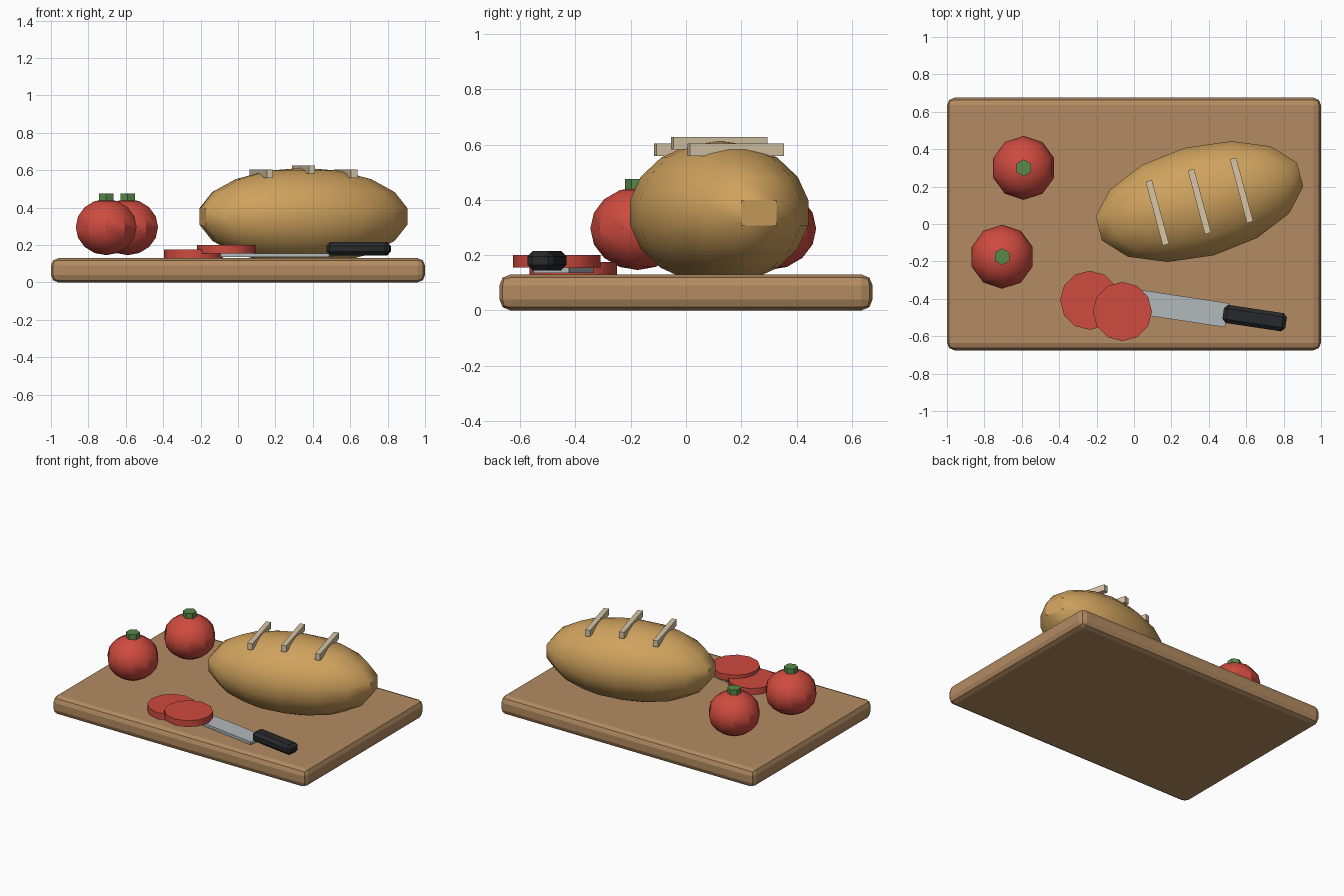
import bpy, bmesh
from math import radians, sin, cos
from mathutils import Matrix

if "Cube" in bpy.data.objects:
    bpy.data.objects.remove(bpy.data.objects["Cube"])


def material(name, rgb):
    m = bpy.data.materials.new(name)
    m.diffuse_color = (*rgb, 1)
    m.use_nodes = True
    m.node_tree.nodes["Principled BSDF"].inputs["Base Color"].default_value = m.diffuse_color
    return m


WOOD = material("wood", (0.45, 0.26, 0.12))
CRUST = material("crust", (0.62, 0.36, 0.11))
FLOUR = material("flour", (0.68, 0.56, 0.38))
RED = material("red", (0.62, 0.07, 0.05))
GREEN = material("green", (0.1, 0.25, 0.07))
STEEL = material("steel", (0.45, 0.48, 0.5))
BLACK = material("black", (0.02, 0.022, 0.025))


def finish(name, bm, mat, loc, turn=0.0, smooth=None, bevel=None):
    me = bpy.data.meshes.new(name)
    bm.to_mesh(me)
    bm.free()
    me.materials.append(mat)
    ob = bpy.data.objects.new(name, me)
    bpy.context.collection.objects.link(ob)
    ob.location = loc
    ob.rotation_euler.z = radians(turn)
    if bevel:
        mod = ob.modifiers.new("bevel", 'BEVEL')
        mod.width, mod.segments = bevel
    if smooth:
        bpy.ops.object.select_all(action='DESELECT')
        ob.select_set(True)
        bpy.context.view_layer.objects.active = ob
        bpy.ops.object.shade_smooth_by_angle(angle=radians(smooth))
    return ob


def box(name, size, mat, loc, turn=0.0, bevel=None):
    bm = bmesh.new()
    bmesh.ops.create_cube(bm, size=1, matrix=Matrix.Diagonal((*size, 1)))
    return finish(name, bm, mat, loc, turn, bevel=bevel)


def ball(name, segs, rings, radii, mat, loc, turn=0.0):
    bm = bmesh.new()
    bmesh.ops.create_uvsphere(bm, u_segments=segs, v_segments=rings, radius=1,
                              matrix=Matrix.Diagonal((*radii, 1)))
    return finish(name, bm, mat, loc, turn, smooth=35)


def disc(name, sides, radius, height, mat, loc):
    bm = bmesh.new()
    bmesh.ops.create_cone(bm, cap_ends=True, segments=sides, radius1=radius,
                          radius2=radius, depth=height)
    return finish(name, bm, mat, loc, smooth=35)


# cutting board
box("cutting_board", (2, 1.35, 0.13), WOOD, (0, 0, 0.065), bevel=(0.04, 2))

# bread loaf with three scored strips across it
TURN = 15
ball("bread_loaf", 14, 9, (0.58, 0.302, 0.26), CRUST, (0.35, 0.12, 0.353), TURN)
for i, z in ((-1, 0.581), (0, 0.604), (1, 0.581)):
    d = i * 0.233
    box(f"bread_score_{i + 2}", (0.035, 0.353, 0.045), FLOUR,
        (0.35 + d * cos(radians(TURN)), 0.12 + d * sin(radians(TURN)), z), TURN)

# whole tomatoes with stems
for i, (x, y) in enumerate(((-0.59, 0.30), (-0.705, -0.175)), 1):
    ball(f"tomato_{i}", 10, 8, (0.171, 0.171, 0.15), RED, (x, y, 0.296))
    disc(f"tomato_stem_{i}", 6, 0.045, 0.04, GREEN, (x, y, 0.455))

# tomato slices
for i, p in enumerate(((-0.237, -0.408, 0.153), (-0.062, -0.468, 0.178)), 1):
    disc(f"tomato_slice_{i}", 12, 0.158, 0.045, RED, p)

# knife
box("knife_blade", (0.6, 0.13, 0.02), STEEL, (0.2, -0.443, 0.145), -8.6)
box("knife_handle", (0.34, 0.098, 0.07), BLACK, (0.645, -0.503, 0.18), -8.6, bevel=(0.02, 1))
